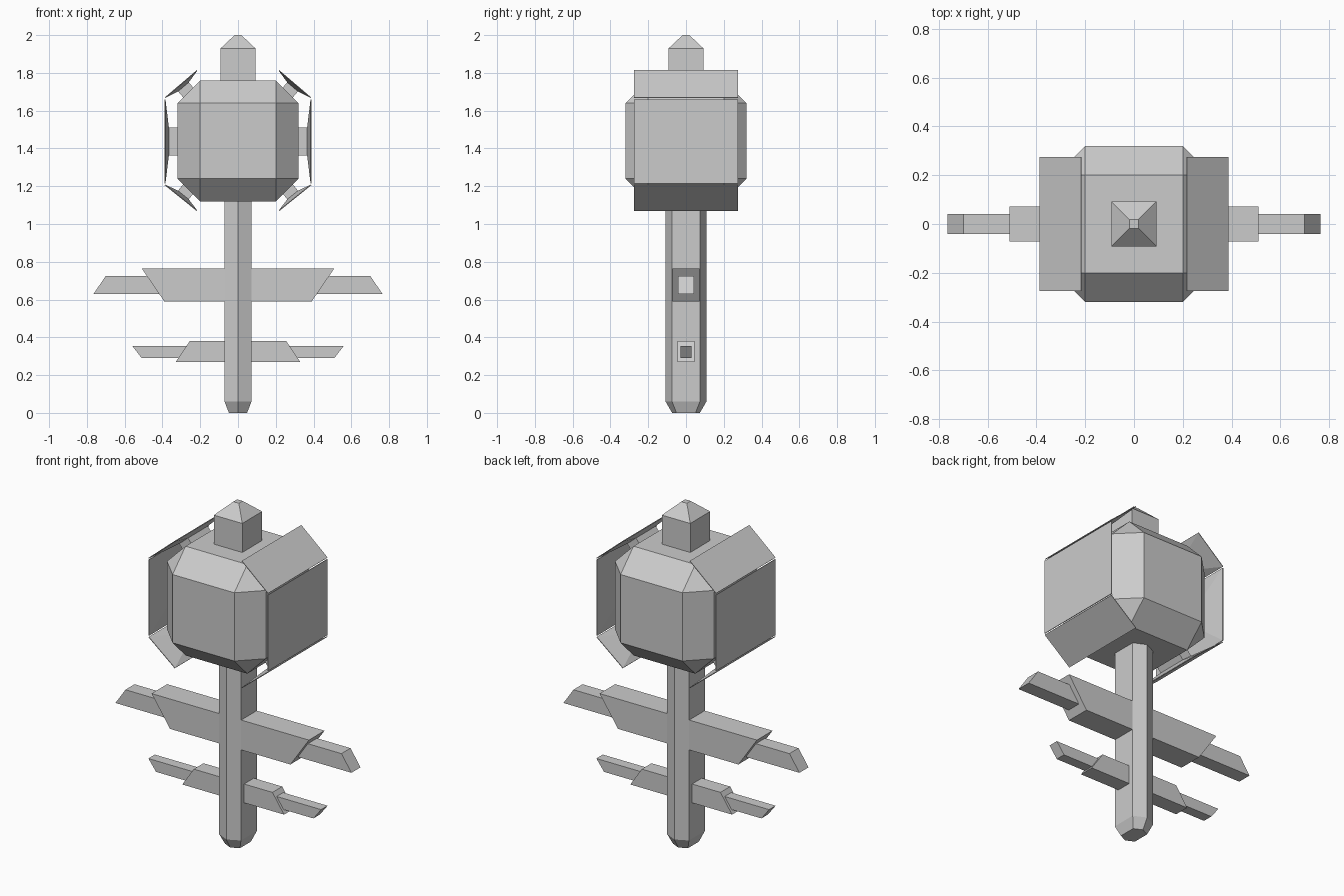
import bpy
import bmesh
from mathutils import Vector

if "Cube" in bpy.data.objects:
    bpy.data.objects.remove(bpy.data.objects["Cube"], do_unlink=True)

grey = bpy.data.materials.new("plain_grey")
grey.use_nodes = True
colour = (0.6, 0.6, 0.6, 1)
grey.diffuse_color = colour
grey.node_tree.nodes["Principled BSDF"].inputs["Base Color"].default_value = colour


def finish(name, bm):
    bmesh.ops.recalc_face_normals(bm, faces=bm.faces)
    mesh = bpy.data.meshes.new(name)
    bm.to_mesh(mesh)
    bm.free()
    mesh.materials.append(grey)
    obj = bpy.data.objects.new(name, mesh)
    bpy.context.collection.objects.link(obj)
    return obj


def loft(name, rings):
    """Closed solid through rings of equal point count."""
    bm = bmesh.new()
    loops = [[bm.verts.new(p) for p in ring] for ring in rings]
    n = len(loops[0])
    for a, b in zip(loops, loops[1:]):
        for i in range(n):
            j = (i + 1) % n
            bm.faces.new((a[i], a[j], b[j], b[i]))
    bm.faces.new(loops[0])
    bm.faces.new(loops[-1])
    return finish(name, bm)


def rect(centre, u, v):
    """Four corners around a centre from two half-size vectors."""
    return [centre + u * a + v * b for a, b in ((-1, -1), (1, -1), (1, 1), (-1, 1))]


X, Y, Z = Vector((1, 0, 0)), Vector((0, 1, 0)), Vector((0, 0, 1))
MID = 1.44  # height of the body centre

# Chamfered cube body
bm = bmesh.new()
bmesh.ops.create_cube(bm, size=0.64)
bmesh.ops.translate(bm, verts=bm.verts, vec=Z * MID)
bmesh.ops.bevel(bm, geom=bm.edges[:], offset=0.12, offset_type='OFFSET',
                segments=1, affect='EDGES')
finish("body", bm)

# Square cap with a pyramid tip
loft("top_cap", [rect(Z * z, X * r, Y * r)
                 for z, r in ((1.75, 0.092), (1.93, 0.092), (2.0, 0.018))])

# Six-sided mast with a tapered foot
outline = [(0, -0.108), (0.071, -0.074), (0.071, 0.074),
           (0, 0.108), (-0.071, 0.074), (-0.071, -0.074)]
loft("mast", [[(x * k, y * k, z) for x, y in outline]
              for z, k in ((0, 0.68), (0.06, 1), (1.15, 1))])

# Cross arms: each is a trapezoid (low z, high z, low half, high half, depth)
arms = {
    "upper_arm_inner": (0.59, 0.765, 0.39, 0.51, 0.072),
    "upper_arm_outer": (0.63, 0.725, 0.765, 0.70, 0.042),
    "lower_arm_inner": (0.27, 0.38, 0.33, 0.255, 0.045),
    "lower_arm_outer": (0.29, 0.355, 0.51, 0.56, 0.03),
}
for name, (z0, z1, r0, r1, d) in arms.items():
    loft(name, [rect(Z * z0, X * r0, Y * d), rect(Z * z1, X * r1, Y * d)])


def panel(name, side, low, high, reach):
    """Thin plate with a shallow pyramid back and a square stem to the body."""
    low, high = (Vector((side * x, 0, z)) for x, z in (low, high))
    centre, u, v = (low + high) / 2, (high - low) / 2, Y * 0.275
    inward = u.cross(Y).normalized()
    if inward.x * side > 0:
        inward.negate()
    loft(name, [rect(centre, u, v),
                rect(centre + inward * 0.004, u, v),
                rect(centre + inward * 0.022, u / 3, v / 3),
                rect(centre + inward * reach, u / 3, v / 3)])


# Three panels on each side of the body
for side, label in ((1, "left"), (-1, "right")):
    panel(label + "_side_panel", side, (0.388, 1.215), (0.388, 1.66), 0.08)
    panel(label + "_upper_panel", side, (0.388, 1.67), (0.218, 1.815), 0.08)
    panel(label + "_lower_panel", side, (0.218, 1.068), (0.388, 1.205), 0.08)
